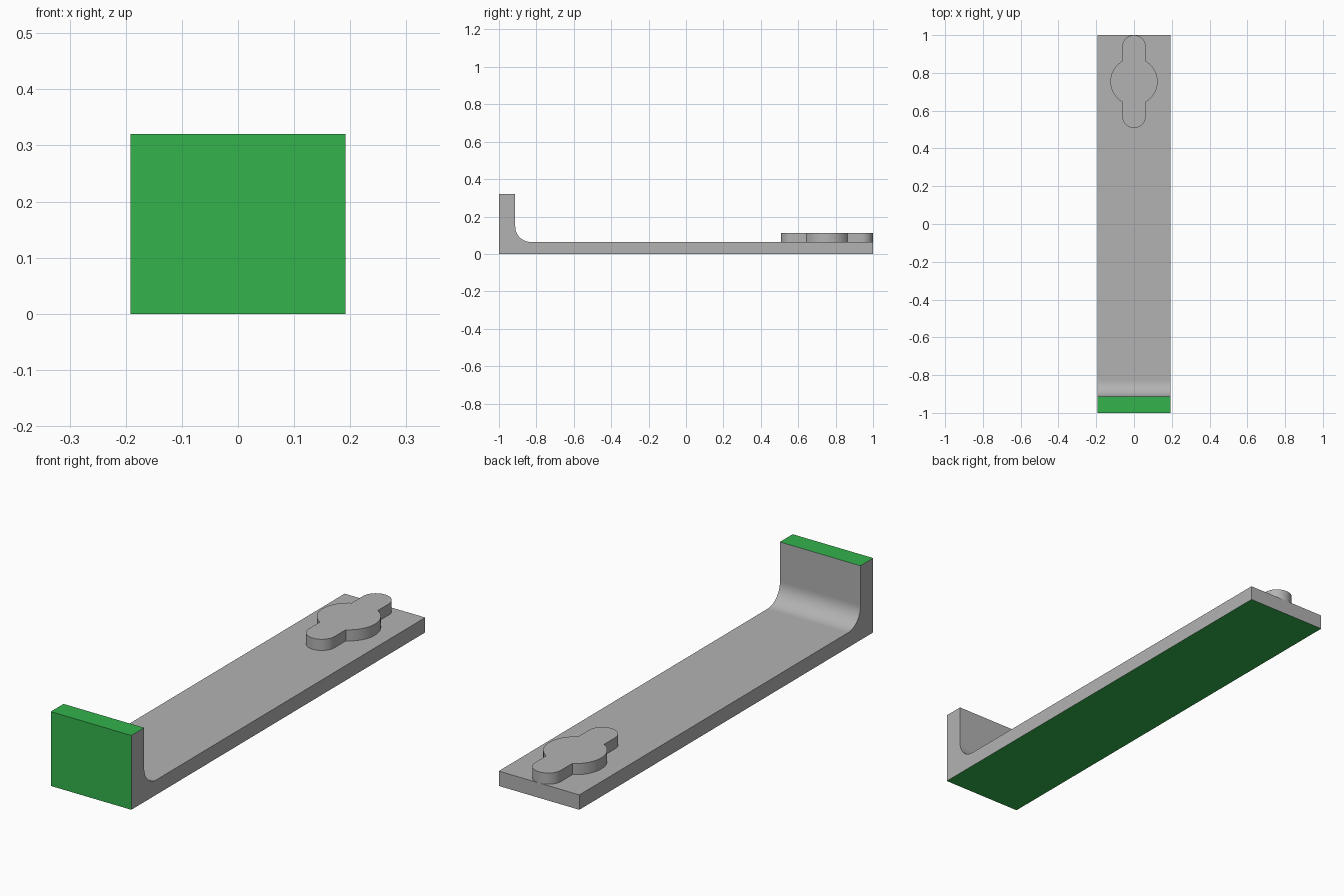
import bpy
import bmesh
import math
from mathutils import Vector

if "Cube" in bpy.data.objects:
    bpy.data.objects.remove(bpy.data.objects["Cube"])

HALF_W = 0.192      # half width of the strip
THICK = 0.064       # strip thickness
LIP_H = 0.32        # height of the upright lip
LIP_Y = -0.913      # inner face of the lip
FILLET = 0.083      # inside corner radius


def material(name, rgb):
    m = bpy.data.materials.new(name)
    m.diffuse_color = (*rgb, 1)
    m.use_nodes = True
    m.node_tree.nodes["Principled BSDF"].inputs["Base Color"].default_value = m.diffuse_color
    return m


grey = material("grey", (0.448, 0.448, 0.448))
green = material("green", (0.033, 0.448, 0.073))


def arc(cx, cy, r, start, end, steps):
    """Points along an arc, angles in radians."""
    return [(cx + r * math.cos(a), cy + r * math.sin(a))
            for a in (start + (end - start) * i / steps for i in range(steps + 1))]


def extrude(name, points, depth, materials):
    """Extrude a closed outline; curved walls are smooth, flat faces stay flat."""
    bm = bmesh.new()
    face = bm.faces.new([bm.verts.new(p) for p in points])
    result = bmesh.ops.extrude_face_region(bm, geom=[face])
    moved = [v for v in result["geom"] if isinstance(v, bmesh.types.BMVert)]
    bmesh.ops.translate(bm, verts=moved, vec=Vector(depth))
    bmesh.ops.recalc_face_normals(bm, faces=bm.faces)
    for f in bm.faces:
        f.smooth = max(abs(c) for c in f.normal) < 0.9999
    mesh = bpy.data.meshes.new(name)
    bm.to_mesh(mesh)
    bm.free()
    for m in materials:
        mesh.materials.append(m)
    obj = bpy.data.objects.new(name, mesh)
    bpy.context.collection.objects.link(obj)
    return obj


# L-shaped bracket: side profile with a rounded inside corner
profile = [(-1, 0), (1, 0), (1, THICK)]
profile += arc(LIP_Y + FILLET, THICK + FILLET, FILLET, -math.pi / 2, -math.pi, 16)
profile += [(LIP_Y, LIP_H), (-1, LIP_H)]
bracket = extrude("bracket", [(-HALF_W, y, z) for y, z in profile],
                  (2 * HALF_W, 0, 0), [grey, green])

# Green outer faces: front, underside and lip top
for p in bracket.data.polygons:
    n = p.normal
    if n.y < -0.99 or n.z < -0.99 or (n.z > 0.99 and p.center.z > 0.3):
        p.material_index = 1

# Raised key: a disc merged with a round-ended bar
KEY_Y, DISC_R, BAR_R, REACH = 0.754, 0.125, 0.062, 0.246
side = math.acos(BAR_R / DISC_R)    # angle where the disc meets the bar
end = REACH - BAR_R
outline = arc(0, KEY_Y, DISC_R, -side, side, 24)
outline += arc(0, KEY_Y + end, BAR_R, 0, math.pi, 24)
outline += [(-x, 2 * KEY_Y - y) for x, y in outline]
extrude("raised_key", [(x, y, THICK) for x, y in outline], (0, 0, 0.048), [grey])
